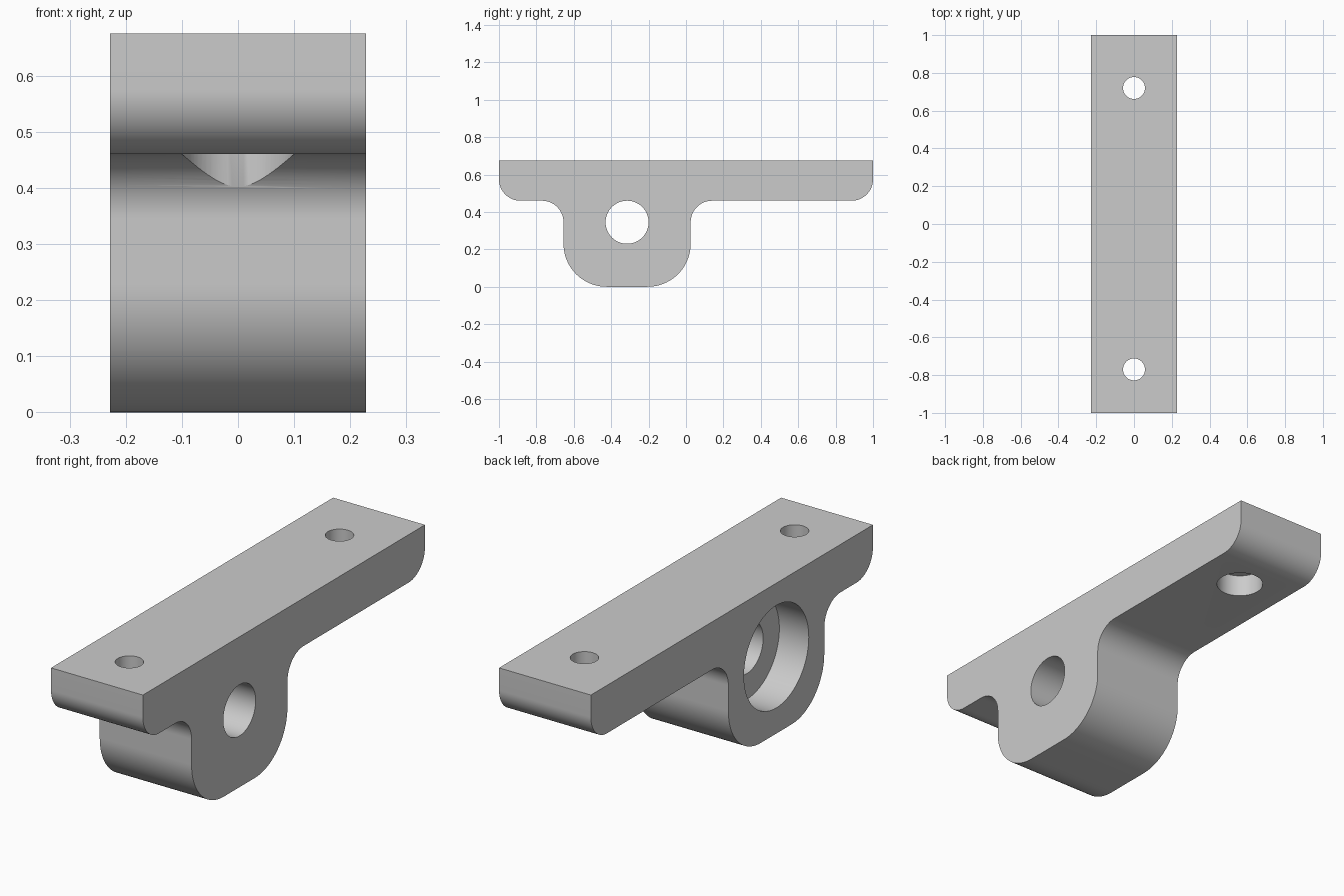
import bpy, bmesh
from math import cos, sin, pi, radians
from mathutils import Matrix

if "Cube" in bpy.data.objects:
    bpy.data.objects.remove(bpy.data.objects["Cube"])

# Main dimensions
HALF_W = 0.228
TOP, UNDER = 0.675, 0.46
FILLET, BOSS_R = 0.115, 0.23
BOSS_FRONT, BOSS_BACK = -0.655, 0.025
BORE_Y, BORE_Z = -0.315, 0.345

metal = bpy.data.materials.new("grey metal")
metal.use_nodes = True
grey = (0.6, 0.6, 0.6, 1)
metal.diffuse_color = grey
metal.node_tree.nodes["Principled BSDF"].inputs["Base Color"].default_value = grey


def arc(y, z, r, start, end, steps=20):
    """Points of a circular arc in the side profile, angles in degrees."""
    angles = [radians(start + (end - start) * i / steps) for i in range(steps + 1)]
    return [(y + r * cos(a), z + r * sin(a)) for a in angles]


def add_object(name, bm):
    mesh = bpy.data.meshes.new(name)
    bm.to_mesh(mesh)
    bm.free()
    mesh.materials.append(metal)
    obj = bpy.data.objects.new(name, mesh)
    bpy.context.collection.objects.link(obj)
    return obj


def cut_cylinder(target, radius, start, end, axis, centre):
    """Drill a round hole between two positions along the x or z axis."""
    mid = (start + end) / 2
    if axis == "X":
        place = Matrix.Translation((mid, *centre)) @ Matrix.Rotation(pi / 2, 4, "Y")
    else:
        place = Matrix.Translation((*centre, mid))
    bm = bmesh.new()
    bmesh.ops.create_cone(bm, cap_ends=True, segments=64, radius1=radius,
                          radius2=radius, depth=end - start, matrix=place)
    cutter = add_object("hole_cutter", bm)
    cutter.hide_render = True
    mod = target.modifiers.new("hole", "BOOLEAN")
    mod.operation, mod.solver, mod.object = "DIFFERENCE", "EXACT", cutter
    bpy.context.view_layer.objects.active = target
    bpy.ops.object.modifier_apply(modifier=mod.name)
    bpy.data.objects.remove(cutter)


# Bracket body: side profile extruded across the width
corner_z = UNDER + FILLET
profile = [(1, TOP), (-1, TOP)]
profile += arc(-1 + FILLET, corner_z, FILLET, 180, 270)
profile += arc(BOSS_FRONT - FILLET, UNDER - FILLET, FILLET, 90, 0)
profile += arc(BOSS_FRONT + BOSS_R, BOSS_R, BOSS_R, 180, 270)
profile += arc(BOSS_BACK - BOSS_R, BOSS_R, BOSS_R, 270, 360)
profile += arc(BOSS_BACK + FILLET, UNDER - FILLET, FILLET, 180, 90)
profile += arc(1 - FILLET, corner_z, FILLET, 270, 360)

bm = bmesh.new()
face = bm.faces.new([bm.verts.new((-HALF_W, y, z)) for y, z in profile])
side = bmesh.ops.extrude_face_region(bm, geom=[face])["geom"]
bmesh.ops.translate(bm, vec=(2 * HALF_W, 0, 0),
                    verts=[v for v in side if isinstance(v, bmesh.types.BMVert)])
bmesh.ops.recalc_face_normals(bm, faces=bm.faces)
bracket = add_object("mounting_bracket", bm)

# Cross bore with a wide recess on the -x side
cut_cylinder(bracket, 0.115, -0.5, 0.5, "X", (BORE_Y, BORE_Z))
cut_cylinder(bracket, 0.23, -0.5, -HALF_W + 0.146, "X", (BORE_Y, BORE_Z))

# Screw holes, counterbored from below
for y in (-0.77, 0.72):
    cut_cylinder(bracket, 0.058, 0.3, 0.9, "Z", (0, y))
    cut_cylinder(bracket, 0.1, 0.3, 0.56, "Z", (0, y))

# Smooth curved walls, crisp edges
bpy.ops.object.select_all(action="DESELECT")
bracket.select_set(True)
bpy.context.view_layer.objects.active = bracket
bpy.ops.object.shade_smooth_by_angle(angle=radians(30))
